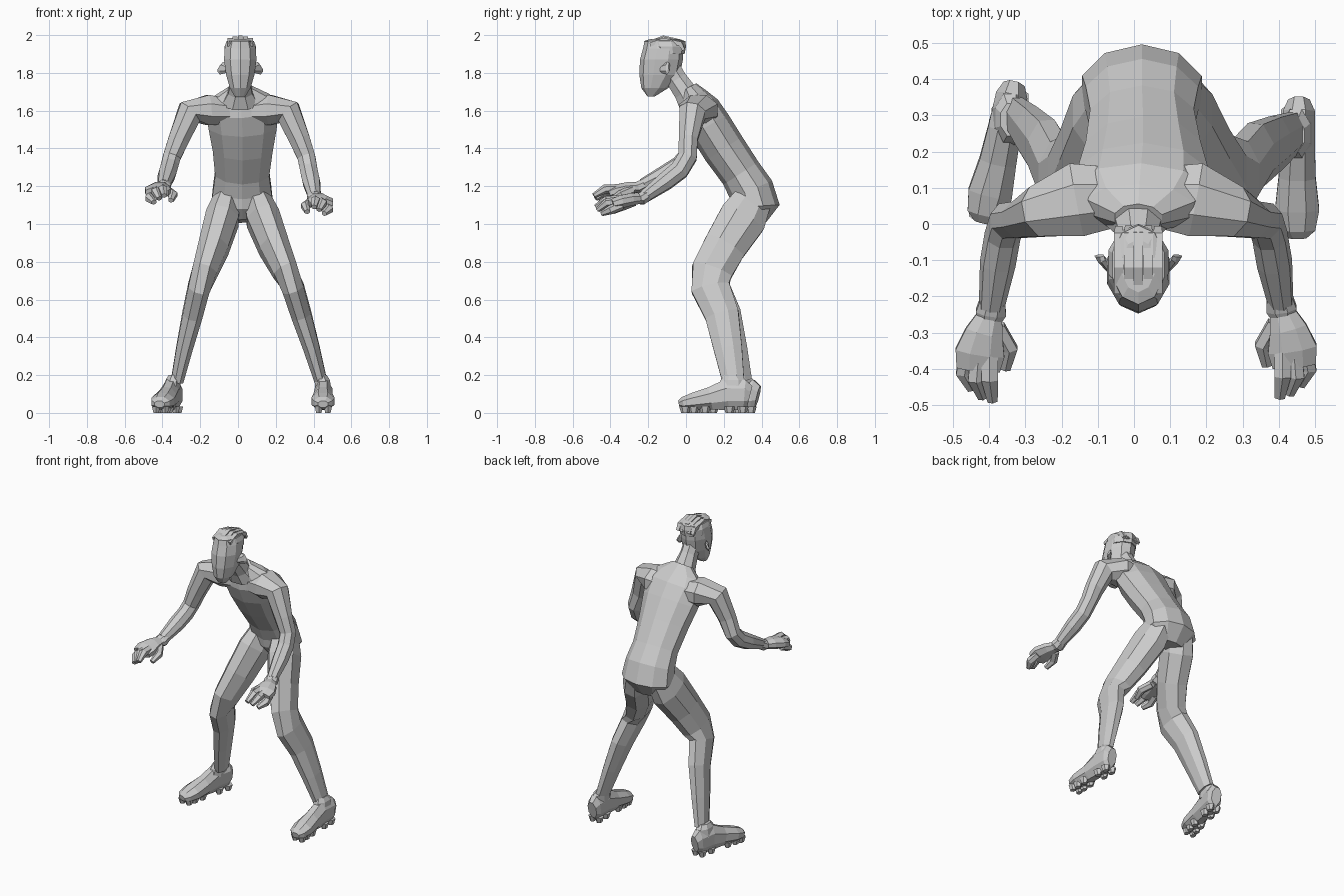
import bpy, bmesh, math
from mathutils import Vector


def tube(name, rings, n=8, hint=(1, 0, 0), level=False):
    """Loft n-sided rings (x, y, z, half_width, half_depth) along their centres."""
    bm = bmesh.new()
    pts = [Vector(r[:3]) for r in rings]
    loops = []
    for i, r in enumerate(rings):
        if level:
            t = Vector((0, 0, 1))
        else:
            t = (pts[min(i + 1, len(pts) - 1)] - pts[max(i - 1, 0)]).normalized()
        u = Vector(hint)
        u = (u - t * u.dot(t)).normalized()
        v = t.cross(u)
        k = 1 / math.cos(math.pi / n)
        loop = []
        for j in range(n):
            a = 2 * math.pi * (j + 0.5) / n
            loop.append(bm.verts.new(pts[i] + u * r[3] * k * math.cos(a) + v * r[4] * k * math.sin(a)))
        loops.append(loop)
    for a, b in zip(loops, loops[1:]):
        for j in range(n):
            bm.faces.new((a[j], a[(j + 1) % n], b[(j + 1) % n], b[j]))
    bm.faces.new(loops[0])
    bm.faces.new(loops[-1])
    bmesh.ops.recalc_face_normals(bm, faces=bm.faces)
    me = bpy.data.meshes.new(name)
    bm.to_mesh(me)
    bm.free()
    ob = bpy.data.objects.new(name, me)
    bpy.context.collection.objects.link(ob)
    return ob


def mapped(rings, f):
    return [(*f(*r[:3]), *r[3:]) for r in rings]


def unite(base, others):
    """Merge closed parts into one skin and drop the originals."""
    for o in others:
        m = base.modifiers.new("union", 'BOOLEAN')
        m.operation, m.solver, m.object = 'UNION', 'EXACT', o
    bpy.context.view_layer.update()
    dg = bpy.context.evaluated_depsgraph_get()
    me = bpy.data.meshes.new_from_object(base.evaluated_get(dg))
    base.modifiers.clear()
    base.data = me
    for o in others:
        bpy.data.objects.remove(o)


# torso leaning forward, from seat to collar
body = tube("body", [
    (.025, .36, 1.015, .10, .06), (.022, .37, 1.09, .165, .12), (.022, .345, 1.18, .155, .115),
    (.022, .29, 1.27, .143, .105), (.025, .20, 1.40, .158, .11), (.025, .125, 1.52, .18, .11),
    (.02, .075, 1.61, .19, .10), (.015, .045, 1.67, .15, .07), (.012, .015, 1.72, .065, .045)], 10)

# neck
parts = [tube("neck", [(.012, .03, 1.64, .10, .07), (.012, -.005, 1.70, .064, .06),
                       (.012, -.05, 1.765, .05, .055), (.012, -.10, 1.84, .05, .06)], 8)]

# head with narrow chin
head = tube("head", [
    (.01, -.185, 1.675, .028, .018), (.012, -.165, 1.72, .055, .068), (.012, -.14, 1.79, .075, .102),
    (.012, -.13, 1.87, .086, .108), (.012, -.12, 1.93, .082, .102), (.012, -.12, 1.965, .07, .095)],
    10, level=True)
parts.append(head)

# hair cap and tufts rising towards the middle
hair = tube("hair", [(.012, -.095, 1.90, .08, .083), (.012, -.105, 1.94, .083, .10),
                     (.012, -.113, 1.968, .072, .104), (.012, -.115, 1.98, .045, .07)], 10, level=True)
tufts = []
for k in range(-2, 3):
    x, h = .012 + k * .027, 1.986 - .006 * abs(k)
    tufts.append(tube("hair_tuft", [(x, -.19, h - .025, .013, .01), (x, -.12, h, .013, .012),
                                    (x, -.03, h - .02, .013, .012), (x, -.012, 1.92, .01, .008)], 4))
unite(hair, tufts)

# thin ears, swept back
for s in (-1, 1):
    tube("ear", [(.012 + s * .07, -.13, 1.82, .012, .018), (.012 + s * .10, -.10, 1.825, .009, .03),
                 (.012 + s * .108, -.088, 1.83, .006, .022)], 6, hint=(0, 1, 0))

# arms and gloves are described for the +x side
ARM = [(.05, .075, 1.595, .08, .065), (.17, .067, 1.603, .102, .08), (.268, .034, 1.59, .07, .07),
       (.325, .012, 1.45, .05, .055), (.362, .008, 1.355, .05, .047), (.375, -.035, 1.285, .05, .046),
       (.388, -.11, 1.225, .046, .046), (.405, -.22, 1.145, .032, .033)]
CUFF = [(.402, -.205, 1.152, .036, .03), (.407, -.235, 1.135, .042, .034),
        (.41, -.255, 1.133, .034, .027)]
PALM = [(.408, -.24, 1.135, .034, .026), (.425, -.29, 1.130, .052, .033),
        (.437, -.345, 1.118, .068, .034), (.442, -.39, 1.105, .06, .028)]
FINGERS = [((.47, -.34, 1.10), (.48, -.40, 1.075), (.457, -.445, 1.055)),
           ((.44, -.34, 1.122), (.447, -.42, 1.112), (.428, -.468, 1.075)),
           ((.41, -.34, 1.126), (.41, -.42, 1.125), (.402, -.478, 1.09)),
           ((.39, -.275, 1.12), (.356, -.335, 1.095), (.367, -.39, 1.065))]


def right(x, y, z):
    return x, y, z


def left_arm(x, y, z):
    return .012 - x, y - .01 * (z < 1.2), z + min(.06, .28 * max(0, 1.36 - z))


for side, f in (("right", right), ("left", left_arm)):
    parts.append(tube(side + "_arm", mapped(ARM, f), 8, hint=(0, 1, 0)))
    tube(side + "_cuff", mapped(CUFF, f), 8)
    glove = tube(side + "_glove", mapped(PALM, f), 8)
    fingers = []
    for p in FINGERS:
        rings = [(*c, w, d) for c, w, d in zip(p, (.022, .023, .014), (.022, .021, .012))]
        fingers.append(tube("finger", mapped(rings, f), 6))
    unite(glove, fingers)

# legs and boots, +x side; the other leg is less spread and set further back
LEG = [(.10, .355, 1.13, .07, .10), (.132, .30, 1.03, .088, .125), (.19, .205, .88, .08, .112),
       (.25, .137, .75, .066, .108), (.292, .13, .66, .058, .102), (.335, .19, .52, .053, .09),
       (.39, .222, .34, .043, .075), (.438, .25, .17, .033, .058)]
BOOT = [(.455, .338, .088, .03, .055), (.455, .31, .095, .044, .08), (.453, .22, .097, .046, .083),
        (.45, .13, .077, .051, .06), (.45, .04, .061, .061, .046), (.45, -.015, .051, .05, .034),
        (.45, -.038, .046, .026, .018)]
STUDS = [(sx, y) for y in (.30, .23, .10, .04, -.005) for sx in (-.024, .024)]


def left_leg(x, y, z):
    return .02 - .78 * x, y + .085 * max(0, .66 - z), z


def left_boot(x, y, z):
    return .125 - x - (.34 - y) * .24, y + .043, z


for side, f, g in (("right", right, right), ("left", left_leg, left_boot)):
    parts.append(tube(side + "_leg", mapped(LEG, f), 8))
    boot = tube(side + "_boot", mapped(BOOT, g), 8)
    ankle = [(.44, .245, .20, .03, .045), (.446, .25, .175, .04, .066), (.452, .245, .12, .043, .075)]
    unite(boot, [tube("collar", mapped(ankle, g), 8, level=True)])
    # short blunt studs
    for sx, y in STUDS:
        stud = [(.452 + sx, y, 0, .014, .018), (.452 + sx, y, .035, .022, .028)]
        tube(side + "_stud", mapped(stud, g), 6)

# one continuous skin for torso, neck, head and limbs
unite(body, parts)
